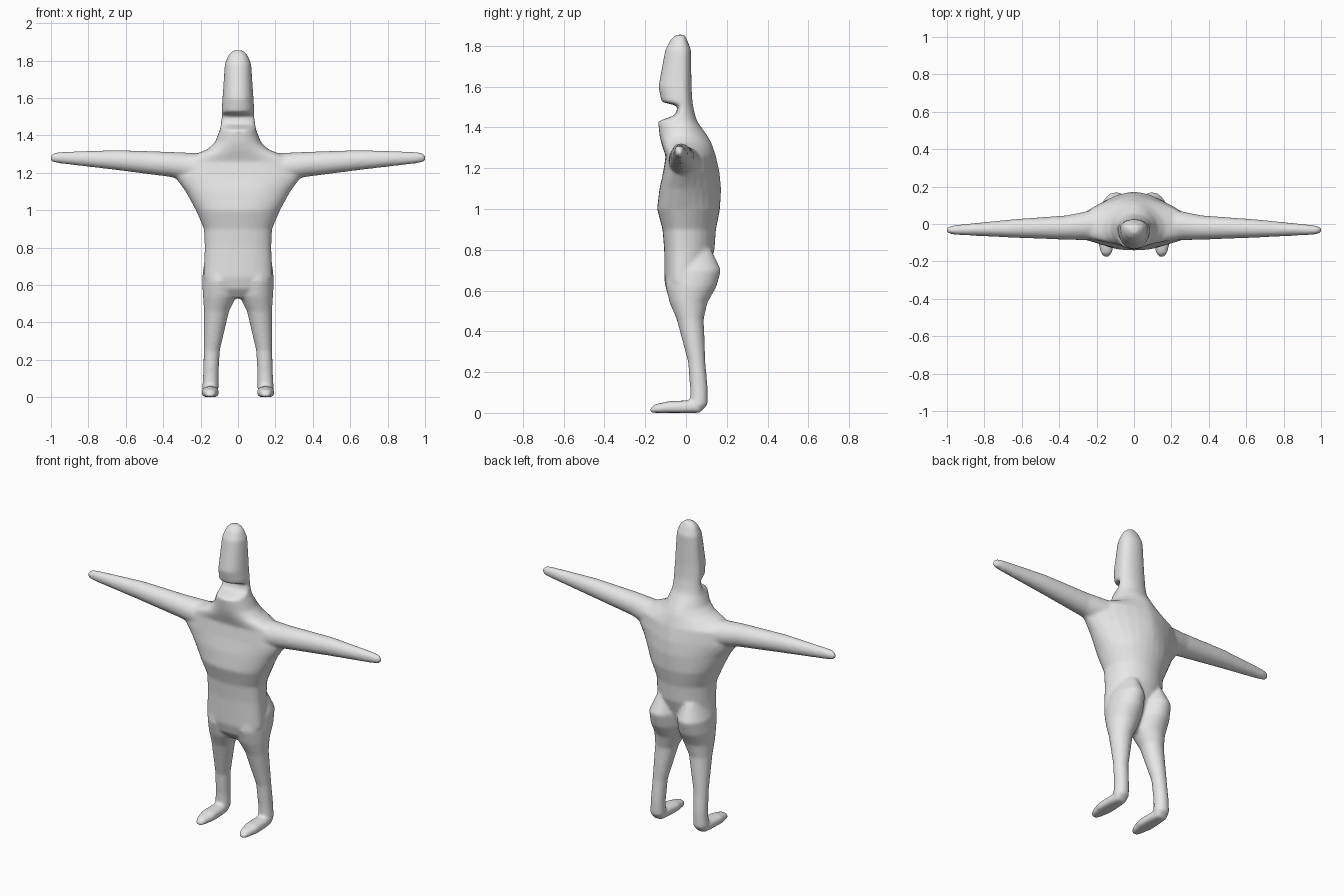
import bpy, bmesh, math
from mathutils import Vector

cube = bpy.data.objects.get("Cube")
if cube:
    bpy.data.objects.remove(cube, do_unlink=True)

SIDES = 32

grey = bpy.data.materials.new("plain grey")
grey.use_nodes = True
grey.diffuse_color = (0.8, 0.8, 0.8, 1)
grey.node_tree.nodes["Principled BSDF"].inputs["Base Color"].default_value = (0.8, 0.8, 0.8, 1)

bm = bmesh.new()


def spow(v, p):
    return math.copysign(abs(v) ** p, v)


def loft(rings):
    """Skin closed rings of points and cap both ends."""
    loops = [[bm.verts.new(p) for p in ring] for ring in rings]
    for a, b in zip(loops, loops[1:]):
        for i in range(SIDES):
            j = (i + 1) % SIDES
            bm.faces.new((a[i], a[j], b[j], b[i]))
    bm.faces.new(loops[0])
    bm.faces.new(loops[-1])


def ring(u0, u1, v0, v1, place, mid=None, p_low=1.0, p_high=1.0):
    """Rounded section; mid is the v of the widest line, p sets how square or pointed."""
    mid = (v0 + v1) / 2 if mid is None else mid
    pts = []
    for i in range(SIDES):
        t = 2 * math.pi * i / SIDES
        c, s = math.cos(t), math.sin(t)
        p, h = (p_high, v1 - mid) if s > 0 else (p_low, mid - v0)
        u = (u0 + u1) / 2 + (u1 - u0) / 2 * spow(c, p)
        pts.append(Vector(place(u, mid + h * spow(s, p))))
    return pts


def back_point(z):
    """The back narrows to a ridge between the shoulder blades."""
    return 1 + 0.45 * max(0, 1 - abs(z - 1.21) / 0.2)


# Trunk, neck and head with the mouth notch: z, half width, front y, back y
trunk = [
    (0.53, 0.05, -0.05, 0.03), (0.58, 0.15, -0.09, 0.06),
    (0.64, 0.185, -0.105, 0.09), (0.80, 0.178, -0.107, 0.14),
    (0.90, 0.182, -0.115, 0.147), (1.00, 0.225, -0.142, 0.167),
    (1.10, 0.28, -0.13, 0.172), (1.18, 0.34, -0.112, 0.165),
    (1.26, 0.33, -0.10, 0.147), (1.325, 0.165, -0.122, 0.125),
    (1.36, 0.125, -0.13, 0.105), (1.43, 0.097, -0.137, 0.055),
    (1.46, 0.092, -0.055, 0.045), (1.505, 0.088, -0.037, 0.035),
    (1.525, 0.088, -0.12, 0.032), (1.60, 0.083, -0.135, 0.027),
    (1.78, 0.071, -0.102, 0.025), (1.83, 0.052, -0.076, 0.006),
    (1.855, 0.026, -0.05, -0.008),
]
loft([ring(-w, w, f, b, lambda u, v, z=z: (u, v, z), -0.02, 0.88, back_point(z))
      for z, w, f, b in trunk])

# Arm: x, bottom z, top z, front y, back y
arm = [
    (0.10, 1.12, 1.30, -0.09, 0.10), (0.36, 1.178, 1.312, -0.084, 0.046),
    (0.65, 1.215, 1.322, -0.073, 0.025), (0.95, 1.25, 1.312, -0.058, -0.005),
    (0.985, 1.256, 1.306, -0.053, -0.012), (1.003, 1.266, 1.294, -0.042, -0.022),
]
# Leg with buttock: z, inner x, outer x, front y, back y
leg = [
    (0.80, 0.04, 0.14, -0.05, 0.125), (0.70, 0.006, 0.185, -0.09, 0.172),
    (0.62, 0.0, 0.192, -0.10, 0.15), (0.54, 0.008, 0.187, -0.08, 0.105),
    (0.46, 0.048, 0.182, -0.046, 0.087), (0.25, 0.097, 0.183, 0.01, 0.095),
    (0.12, 0.104, 0.187, 0.02, 0.107), (0.04, 0.104, 0.191, 0.02, 0.107),
    (0.01, 0.112, 0.185, 0.02, 0.075),
]
# Foot: y, half width, top z
foot = [
    (0.07, 0.036, 0.06), (0.02, 0.043, 0.062), (-0.08, 0.047, 0.058),
    (-0.155, 0.03, 0.042), (-0.178, 0.014, 0.018),
]
for s in (1, -1):
    loft([ring(f, b, z0, z1, lambda u, v, x=x: (s * x, u, v)) for x, z0, z1, f, b in arm])
    loft([ring(x0, x1, f, b, lambda u, v, z=z: (s * u, v, z)) for z, x0, x1, f, b in leg])
    loft([ring(0.148 - w, 0.148 + w, 0.0, top, lambda u, v, y=y: (s * u, y, v), None, 0.6, 0.9)
          for y, w, top in foot])

bmesh.ops.recalc_face_normals(bm, faces=bm.faces)
mesh = bpy.data.meshes.new("body")
bm.to_mesh(mesh)
bm.free()
mesh.materials.append(grey)
body = bpy.data.objects.new("body", mesh)
bpy.context.collection.objects.link(body)

# Fuse the parts into one skin and soften the joins
fuse = body.modifiers.new("fuse", 'REMESH')
fuse.mode = 'VOXEL'
fuse.voxel_size = 0.009
fuse.use_smooth_shade = True
soften = body.modifiers.new("soften", 'SMOOTH')
soften.factor = 0.5
soften.iterations = 8
